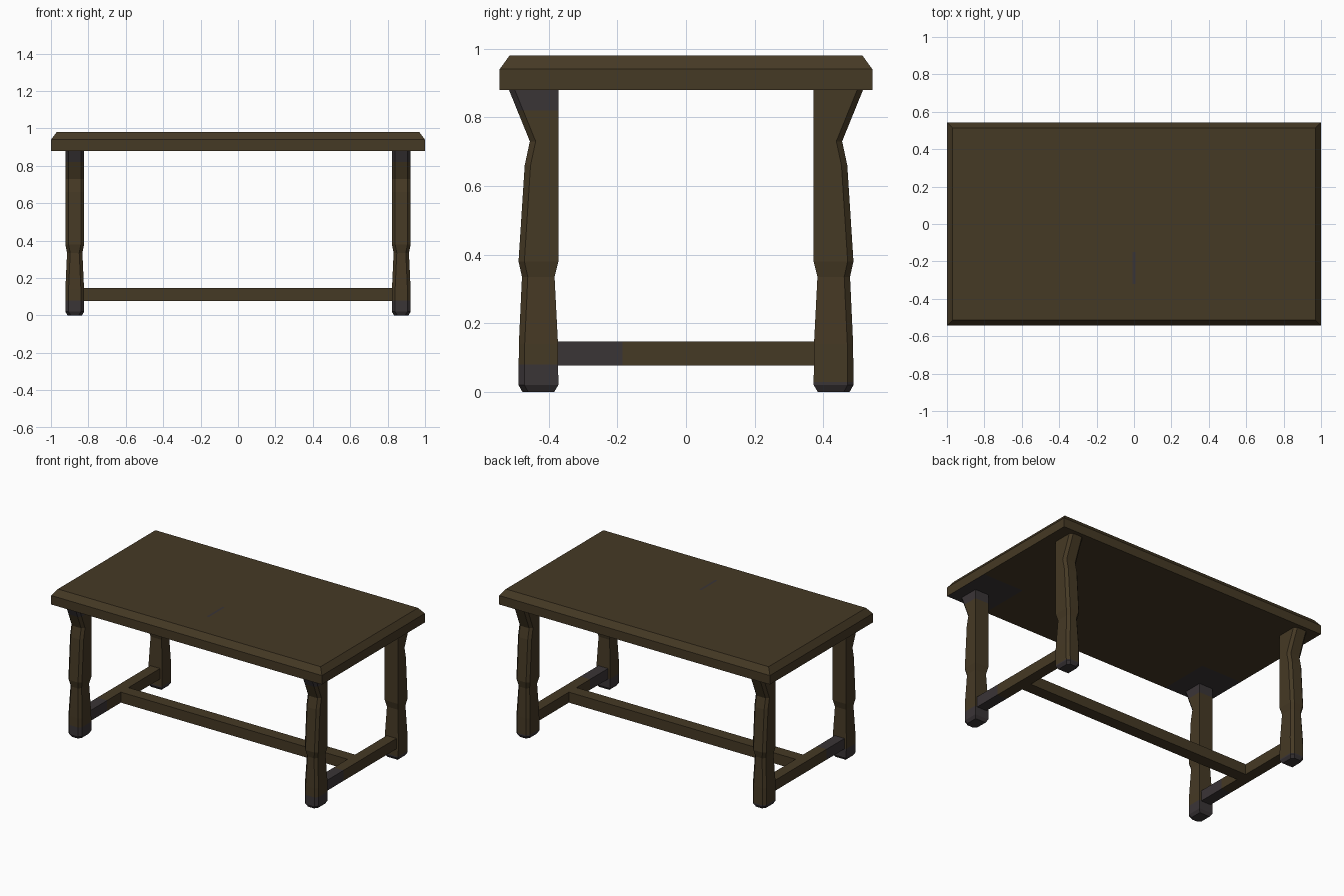
import bpy, bmesh
from mathutils import Vector

if "Cube" in bpy.data.objects:
    bpy.data.objects.remove(bpy.data.objects["Cube"])


def material(name, rgb):
    m = bpy.data.materials.new(name)
    m.diffuse_color = (*rgb, 1)
    m.use_nodes = True
    m.node_tree.nodes["Principled BSDF"].inputs["Base Color"].default_value = m.diffuse_color
    return m


MATS = [material("brown_wood", (0.060, 0.041, 0.018)),
        material("dark_worn_wood", (0.042, 0.035, 0.037))]


def finish(name, bm, cuts=(), dark=lambda c, n: False):
    """Cut along axis planes, colour faces by rule, make the object."""
    for axis, value in cuts:
        p, n = Vector(), Vector()
        p[axis], n[axis] = value, 1
        bmesh.ops.bisect_plane(bm, geom=bm.verts[:] + bm.edges[:] + bm.faces[:],
                               plane_co=p, plane_no=n)
    bmesh.ops.recalc_face_normals(bm, faces=bm.faces[:])
    for f in bm.faces:
        f.material_index = int(dark(f.calc_center_median(), f.normal))
    mesh = bpy.data.meshes.new(name)
    bm.to_mesh(mesh)
    bm.free()
    for m in MATS:
        mesh.materials.append(m)
    ob = bpy.data.objects.new(name, mesh)
    bpy.context.collection.objects.link(ob)
    return ob


def loft(rings):
    bm = bmesh.new()
    loops = [[bm.verts.new(p) for p in ring] for ring in rings]
    for a, b in zip(loops, loops[1:]):
        for i in range(len(a)):
            j = (i + 1) % len(a)
            bm.faces.new((a[i], a[j], b[j], b[i]))
    bm.faces.new(loops[0])
    bm.faces.new(loops[-1])
    return bm


def rect(x0, x1, y0, y1, z):
    return [(x0, y0, z), (x1, y0, z), (x1, y1, z), (x0, y1, z)]


# Table top with chamfered upper edge, worn underside near front legs
def top_dark(c, n):
    under = n.z < -0.9 and abs(c.x) > 0.7 and c.y < -0.2
    mark = n.z > 0.9 and abs(c.x) < 0.008 and -0.32 < c.y < -0.15
    return under or mark


finish("table_top",
       loft([rect(-1, 1, -0.543, 0.543, 0.88), rect(-1, 1, -0.543, 0.543, 0.94),
             rect(-0.97, 0.97, -0.514, 0.514, 0.98)]),
       [(0, -0.7), (0, 0.7), (0, -0.008), (0, 0.008),
        (1, -0.2), (1, -0.32), (1, -0.15)], top_dark)

# Shaped legs: height, half width, outer depth, inner depth
LEG = [(0, 0.038, 0.477, 0.384), (0.02, 0.05, 0.488, 0.372),
       (0.14, 0.05, 0.487, 0.373), (0.335, 0.041, 0.478, 0.383),
       (0.38, 0.05, 0.488, 0.372), (0.66, 0.05, 0.47, 0.372),
       (0.73, 0.05, 0.455, 0.372), (0.88, 0.05, 0.516, 0.372)]
CX, CH = 0.873, 0.017

for sx, side in ((-1, "left"), (1, "right")):
    for sy, end in ((-1, "front"), (1, "back")):
        rings = []
        for z, h, yo, yi in LEG:
            # outer corners are chamfered, inner ones are square
            pts = [(-h, yi), (h, yi), (h, yo - CH), (h - CH, yo),
                   (CH - h, yo), (-h, yo - CH)]
            rings.append([(sx * CX + x, sy * y, z) for x, y in pts])
        foot = 0.08 if sy < 0 else 0.028
        finish(f"{end}_{side}_leg", loft(rings), [(2, foot), (2, 0.82)],
               lambda c, n: c.z < foot or (sy < 0 and c.z > 0.82))

    # Side stretcher, worn near the front leg
    x = sx * CX
    finish(f"{side}_stretcher",
           loft([rect(x - 0.036, x + 0.036, -0.38, 0.38, z) for z in (0.076, 0.146)]),
           [(1, -0.185)], lambda c, n: c.y < -0.185)

# Long centre stretcher
finish("long_stretcher",
       loft([rect(-0.84, 0.84, -0.04, 0.04, z) for z in (0.076, 0.146)]))
